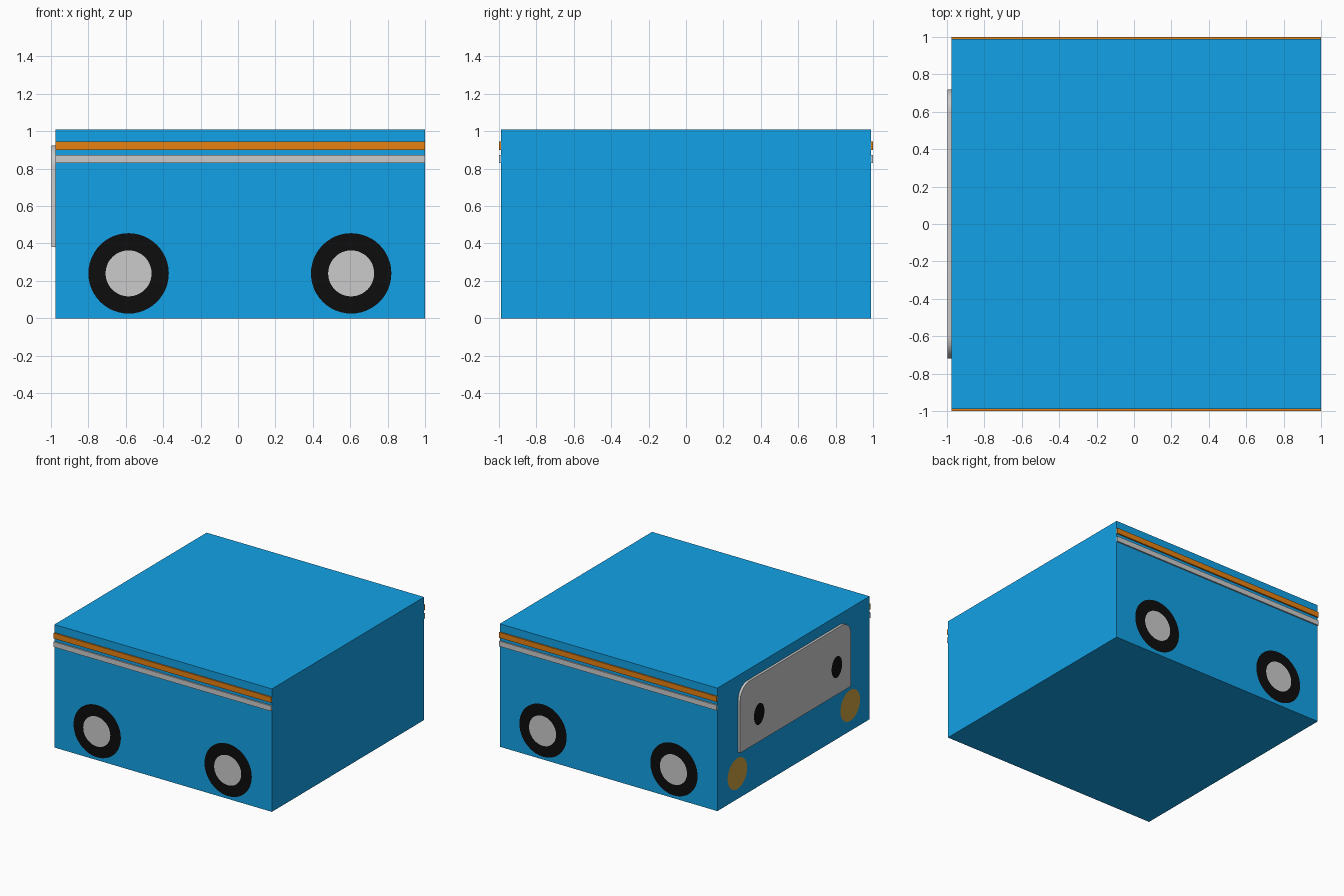
import bpy, bmesh
from math import sin, cos, pi, radians

if "Cube" in bpy.data.objects:
    bpy.data.objects.remove(bpy.data.objects["Cube"])


def mat(name, rgb):
    m = bpy.data.materials.new(name)
    m.diffuse_color = (*rgb, 1)
    m.use_nodes = True
    m.node_tree.nodes["Principled BSDF"].inputs["Base Color"].default_value = m.diffuse_color
    return m


BLUE = mat("blue_paint", (0.006, 0.36, 0.80))
ORANGE = mat("orange_paint", (0.80, 0.22, 0.006))
BLACK = mat("black_rubber", (0.004, 0.004, 0.004))
AMBER = mat("amber_glass", (0.60, 0.36, 0.05))


def make(name, bm, material=None):
    me = bpy.data.meshes.new(name)
    bm.to_mesh(me)
    bm.free()
    ob = bpy.data.objects.new(name, me)
    bpy.context.collection.objects.link(ob)
    if material:
        me.materials.append(material)
    return ob


def box(name, lo, hi, material=None):
    bm = bmesh.new()
    bmesh.ops.create_cube(bm, size=1)
    for v in bm.verts:
        for i in range(3):
            v.co[i] = (lo[i] + hi[i]) / 2 + v.co[i] * (hi[i] - lo[i])
    return make(name, bm, material)


def face(name, points, normal, material=None, depth=None):
    """Flat outline facing along normal, optionally extruded by a vector."""
    bm = bmesh.new()
    f = bm.faces.new([bm.verts.new(p) for p in points])
    f.normal_update()
    if sum(a * b for a, b in zip(f.normal, normal)) < 0:
        f.normal_flip()
    if depth:
        ext = bmesh.ops.extrude_face_region(bm, geom=[f], use_keep_orig=True)
        moved = [g for g in ext["geom"] if isinstance(g, bmesh.types.BMVert)]
        bmesh.ops.translate(bm, verts=moved, vec=depth)
        bmesh.ops.recalc_face_normals(bm, faces=bm.faces)
    return make(name, bm, material)


def ring(ru, rv, n=48):
    return [(ru * cos(2 * pi * i / n), rv * sin(2 * pi * i / n)) for i in range(n)]


# body
box("body", (-0.977, -0.988, 0), (1, 0.988, 1.01), BLUE)

for s, side in ((-1, "front"), (1, "back")):
    # side stripes
    y0, y1 = sorted((s * 0.988, s * 0.999))
    box(f"upper_stripe_{side}", (-0.977, y0, 0.90), (1, y1, 0.945), ORANGE)
    box(f"lower_stripe_{side}", (-0.977, y0, 0.83), (1, y1, 0.873))
    # wheels: flat tyre disc with a hub disc over it
    for cx, end in ((-0.585, "left"), (0.605, "right")):
        for part, r, y, m in (("tyre", 0.215, 0.992, BLACK), ("hub", 0.123, 0.998, None)):
            pts = [(cx + u, s * y, 0.24 + v) for u, v in ring(r, r)]
            face(f"{part}_{side}_{end}", pts, (0, s, 0), m)
    # lamps on the left end
    pts = [(-0.98, s * 0.732 + u, 0.212 + v) for u, v in ring(0.127, 0.127)]
    face(f"lamp_{side}", pts, (-1, 0, 0), AMBER)
    # dark ovals on the end panel
    cy = 0.478 if s > 0 else -0.53
    pts = [(-1.0, cy + u, 0.61 + v) for u, v in ring(0.068, 0.088, 32)]
    face(f"panel_oval_{side}", pts, (-1, 0, 0), BLACK)

# end panel with rounded top corners
R, W, TOP = 0.12, 0.72, 0.925
outline = [(-W, 0.38), (W, 0.38)]
for cy, start in ((W - R, 0), (R - W, 90)):
    for i in range(13):
        a = radians(start + 7.5 * i)
        outline.append((cy + R * cos(a), TOP - R + R * sin(a)))
panel = face("end_panel", [(-0.997, y, z) for y, z in outline], (-1, 0, 0), None, (0.02, 0, 0))
bpy.context.view_layer.objects.active = panel
panel.select_set(True)
bpy.ops.object.shade_smooth_by_angle()
